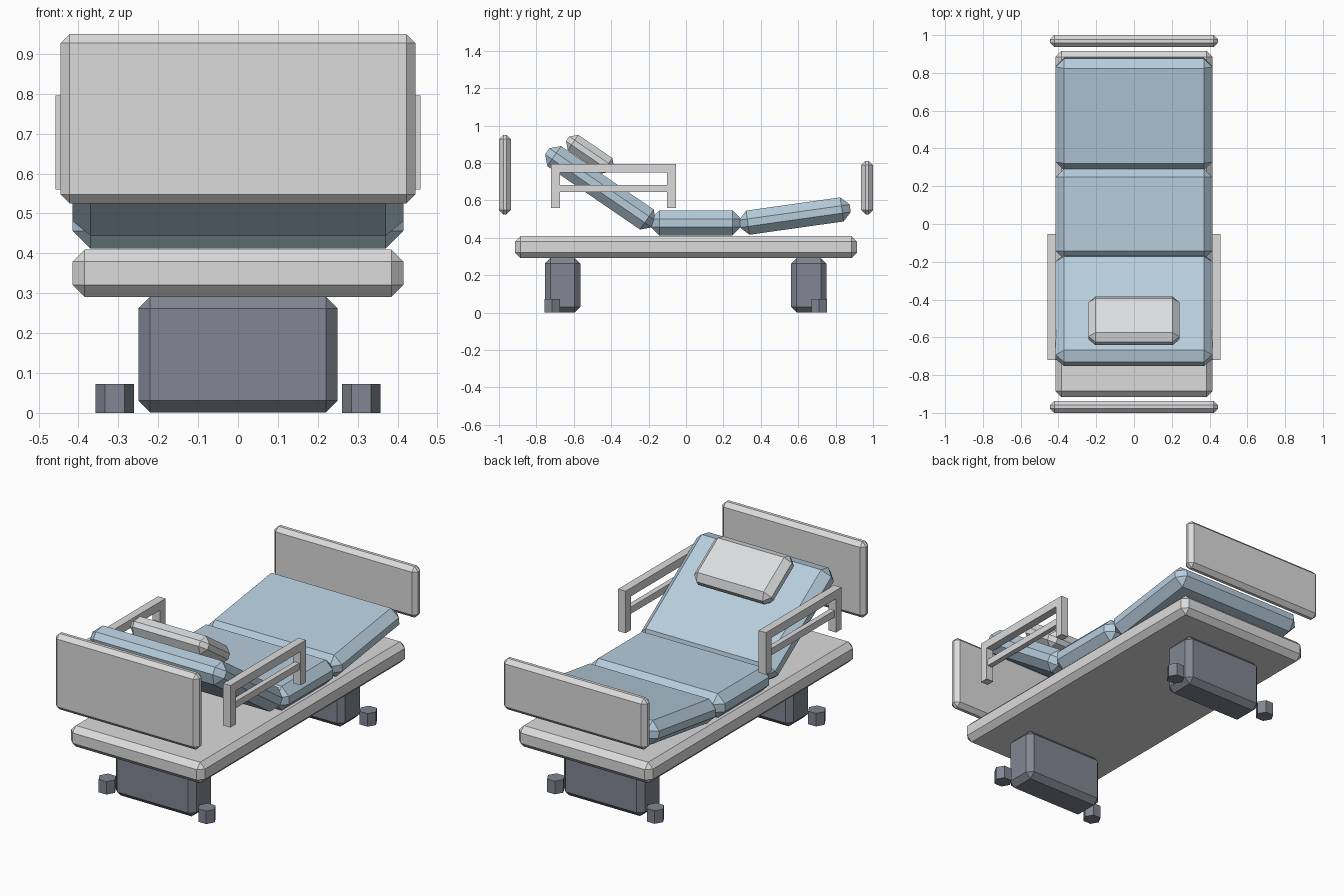
import bpy
import math
from mathutils import Matrix, Vector

if "Cube" in bpy.data.objects:
    bpy.data.objects.remove(bpy.data.objects["Cube"], do_unlink=True)


def make_material(name, color):
    mat = bpy.data.materials.new(name)
    mat.use_nodes = True
    rgba = (*color, 1.0)
    mat.diffuse_color = rgba
    mat.node_tree.nodes["Principled BSDF"].inputs["Base Color"].default_value = rgba
    return mat


light_grey = make_material("light grey", (0.71, 0.71, 0.71))
pillow_white = make_material("pillow white", (0.71, 0.72, 0.73))
pale_blue = make_material("pale blue", (0.47, 0.61, 0.72))
slate_grey = make_material("slate grey", (0.22, 0.24, 0.29))


def box(name, mat, center, size, bevel=0.0, tilt=0.0):
    """Flat-shaded box with chamfered edges, tilted about the x axis."""
    bpy.ops.mesh.primitive_cube_add(size=1)
    obj = bpy.context.object
    obj.name = name
    obj.data.transform(Matrix.Diagonal((*size, 1.0)))
    obj.location = Vector(center)
    obj.rotation_euler.x = tilt
    obj.data.materials.append(mat)
    if bevel:
        mod = obj.modifiers.new("chamfer", "BEVEL")
        mod.width = bevel
        mod.segments = 1
        mod.limit_method = "NONE"
    return obj


# Base frame and end boards
box("base_frame", light_grey, (0, 0, 0.35), (0.83, 1.83, 0.118), 0.03)
box("headboard", light_grey, (0, -0.968, 0.7375), (0.89, 0.064, 0.425), 0.023)
box("footboard", light_grey, (0, 0.968, 0.668), (0.89, 0.064, 0.286), 0.023)

# Mattress in three hinged sections, with the pillow on the raised back
BACK_TILT = -0.6
box("mattress_back", pale_blue, (0, -0.457, 0.667), (0.83, 0.69, 0.13), 0.045, BACK_TILT)
box("mattress_seat", pale_blue, (0, 0.053, 0.479), (0.83, 0.48, 0.135), 0.045)
box("mattress_foot", pale_blue, (0, 0.582, 0.516), (0.83, 0.598, 0.13), 0.045, 0.14)
box("pillow", pillow_white, (0, -0.513, 0.847), (0.48, 0.29, 0.1), 0.035, BACK_TILT)

# Pedestals
for name, y in (("head", -0.66), ("foot", 0.656)):
    box(name + "_pedestal", slate_grey, (0, y, 0.146), (0.5, 0.19, 0.291), 0.03)

for side, s in (("left", 1), ("right", -1)):
    # Hexagonal casters
    for end, y in (("head", -0.716), ("foot", 0.712)):
        bpy.ops.mesh.primitive_cylinder_add(
            vertices=6, radius=0.048, depth=0.073, location=(s * 0.309, y, 0.0365))
        caster = bpy.context.object
        caster.name = f"{side}_{end}_caster"
        caster.rotation_euler.z = math.pi / 2
        caster.data.materials.append(slate_grey)

    # Side rails
    x = s * 0.435
    box(side + "_rail_top", light_grey, (x, -0.387, 0.772), (0.046, 0.667, 0.047))
    box(side + "_rail_lower", light_grey, (x, -0.387, 0.663), (0.03, 0.58, 0.038))
    for end, y in (("head", -0.697), ("foot", -0.077)):
        box(f"{side}_rail_{end}_post", light_grey, (x, y, 0.655), (0.046, 0.047, 0.19))
